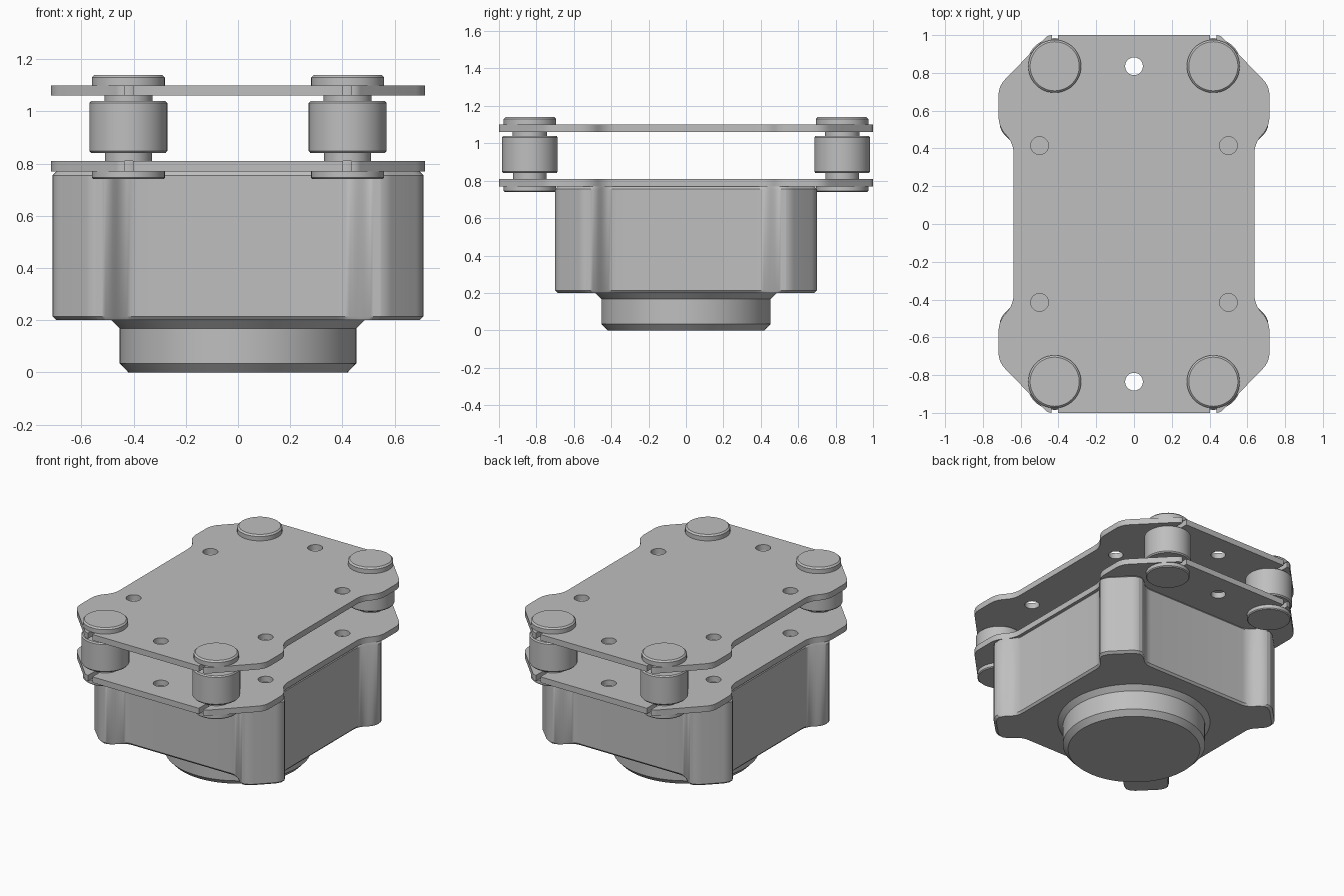
import bpy, bmesh, math
from mathutils import Vector

if "Cube" in bpy.data.objects:
    bpy.data.objects.remove(bpy.data.objects["Cube"])

GREY = (0.52, 0.52, 0.52, 1)
grey = bpy.data.materials.new("satin grey")
grey.diffuse_color = GREY
grey.use_nodes = True
grey.node_tree.nodes["Principled BSDF"].inputs["Base Color"].default_value = GREY


def finish(obj):
    obj.data.materials.clear()
    obj.data.materials.append(grey)
    bpy.ops.object.select_all(action='DESELECT')
    obj.select_set(True)
    bpy.context.view_layer.objects.active = obj
    bpy.ops.object.shade_smooth_by_angle(angle=math.radians(30))


def circle(radius, x=0, y=0, n=64):
    return [Vector((x + radius * math.cos(math.tau * i / n),
                    y + radius * math.sin(math.tau * i / n))) for i in range(n)]


def round_corners(corners, steps=6):
    """Replace each (x, y, trim) corner by a smooth curve; trim 0 stays sharp."""
    out = []
    for i, (x, y, trim) in enumerate(corners):
        p = Vector((x, y))
        if not trim:
            out.append(p)
            continue
        prev, nxt = Vector(corners[i - 1][:2]), Vector(corners[(i + 1) % len(corners)][:2])
        a = p + (prev - p).normalized() * trim
        b = p + (nxt - p).normalized() * trim
        for s in range(steps + 1):
            t = s / steps
            out.append(a * (1 - t) ** 2 + p * 2 * t * (1 - t) + b * t * t)
    return out


def four_way(quarter):
    """Mirror a quarter outline, listed from the +x side to the +y side."""
    half = quarter + [(-x, y, r) for x, y, r in reversed(quarter)]
    return half + [(x, -y, r) for x, y, r in reversed(half)]


def loft(name, outline, levels, at=(0, 0)):
    """Stack scaled copies of an outline; levels are (scale, z)."""
    bm = bmesh.new()
    rings = [[bm.verts.new((p.x * s, p.y * s, z)) for p in outline] for s, z in levels]
    n = len(outline)
    for low, high in zip(rings, rings[1:]):
        for i in range(n):
            j = (i + 1) % n
            bm.faces.new((low[i], low[j], high[j], high[i]))
    bm.faces.new(rings[0])
    bm.faces.new(rings[-1])
    bmesh.ops.recalc_face_normals(bm, faces=bm.faces)
    mesh = bpy.data.meshes.new(name)
    bm.to_mesh(mesh)
    bm.free()
    obj = bpy.data.objects.new(name, mesh)
    obj.location = (*at, 0)
    bpy.context.collection.objects.link(obj)
    finish(obj)


def plate(name, outlines, z, thickness):
    """Flat sheet from a filled curve; inner outlines become holes."""
    curve = bpy.data.curves.new(name, 'CURVE')
    curve.dimensions = '2D'
    curve.fill_mode = 'BOTH'
    curve.extrude = thickness / 2
    for pts in outlines:
        spline = curve.splines.new('POLY')
        spline.points.add(len(pts) - 1)
        for sp, p in zip(spline.points, pts):
            sp.co = (p.x, p.y, 0, 1)
        spline.use_cyclic_u = True
    obj = bpy.data.objects.new(name, curve)
    obj.location.z = z + thickness / 2
    bpy.context.collection.objects.link(obj)
    bpy.ops.object.select_all(action='DESELECT')
    obj.select_set(True)
    bpy.context.view_layer.objects.active = obj
    bpy.ops.object.convert(target='MESH')
    obj = bpy.context.view_layer.objects.active
    bm = bmesh.new()
    bm.from_mesh(obj.data)
    bmesh.ops.remove_doubles(bm, verts=bm.verts, dist=1e-5)
    bmesh.ops.recalc_face_normals(bm, faces=bm.faces)
    bm.to_mesh(obj.data)
    bm.free()
    finish(obj)


# Housing with recessed sides and chamfered corner posts
housing = four_way([(.63, .42, .05), (.71, .495, .04), (.71, .55, .04),
                    (.56, .70, .04), (.505, .70, .04), (.43, .62, .05)])
loft("housing", round_corners(housing),
     [(.98, .2), (1, .214), (1, .755), (.98, .77)])

# Round boss under the housing
loft("bottom_boss", circle(1, n=96),
     [(.42, 0), (.453, .035), (.453, .168), (.488, .203)])

# Two matching plates with mounting holes and edge slots
outline = round_corners(four_way([
    (.637, .43, .06), (.717, .51, .06), (.717, .73, .05), (.455, 1, .02),
    (.437, 1, 0), (.437, .84, 0), (.403, .84, 0), (.403, 1, 0)]))
holes = [circle(.047, x, y, 32) for x in (-.5, .5) for y in (-.415, .415)]
holes += [circle(.047, 0, y, 32) for y in (-.835, .835)]
for name, z in (("lower_plate", .77), ("upper_plate", 1.06)):
    plate(name, [outline] + holes, z, .04)

# Damper posts: caps outside the plates, thick body between, thin necks
damper = [(.134, .74), (.14, .746), (.14, .77), (.06, .77), (.06, .81), (.09, .81),
          (.09, .84), (.142, .84), (.149, .848), (.149, 1.032), (.142, 1.04),
          (.092, 1.04), (.092, 1.06), (.06, 1.06), (.06, 1.1), (.14, 1.1),
          (.14, 1.13), (.13, 1.14)]
for x, side in ((-.42, "right"), (.42, "left")):
    for y, end in ((-.835, "front"), (.835, "back")):
        loft(f"damper_{end}_{side}", circle(1, n=48), damper, (x, y))
